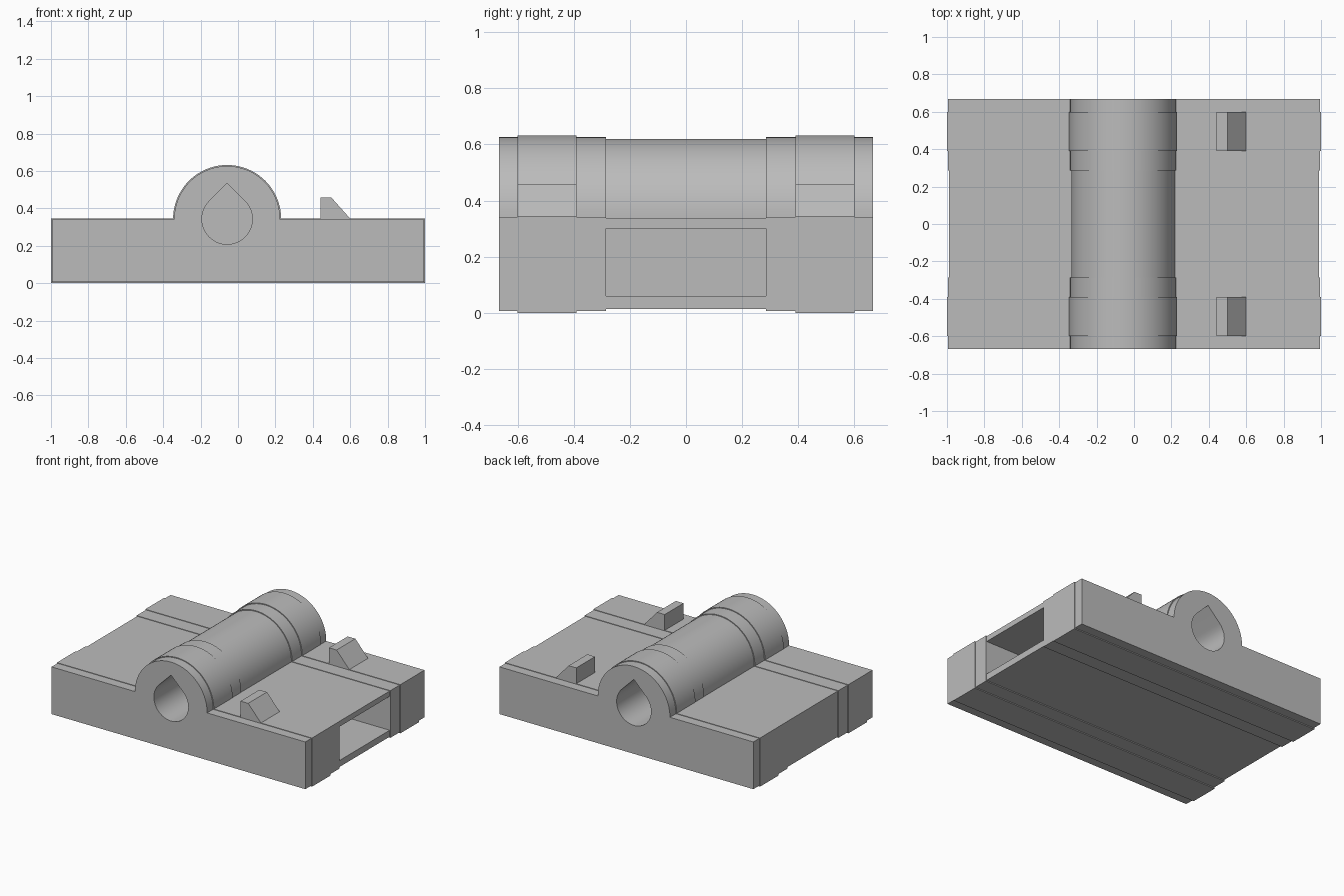
import bpy, bmesh, math

if "Cube" in bpy.data.objects:
    bpy.data.objects.remove(bpy.data.objects["Cube"], do_unlink=True)

grey = bpy.data.materials.new("plain grey")
grey.use_nodes = True
grey.diffuse_color = (0.5, 0.5, 0.5, 1)
grey.node_tree.nodes["Principled BSDF"].inputs["Base Color"].default_value = (0.5, 0.5, 0.5, 1)

AXIS_X, AXIS_Z = -0.058, 0.343   # axle centre


def arc(radius, start, end, steps):
    angles = [math.radians(start + (end - start) * i / steps) for i in range(steps + 1)]
    return [(AXIS_X + radius * math.cos(a), AXIS_Z + radius * math.sin(a)) for a in angles]


def prism(name, outline, y0, y1):
    """Extrude an x-z outline from y0 to y1."""
    bm = bmesh.new()
    face = bm.faces.new([bm.verts.new((x, y0, z)) for x, z in outline])
    out = bmesh.ops.extrude_face_region(bm, geom=[face])
    moved = [v for v in out["geom"] if isinstance(v, bmesh.types.BMVert)]
    bmesh.ops.translate(bm, verts=moved, vec=(0, y1 - y0, 0))
    bmesh.ops.recalc_face_normals(bm, faces=bm.faces)
    mesh = bpy.data.meshes.new(name)
    bm.to_mesh(mesh)
    bm.free()
    mesh.materials.append(grey)
    obj = bpy.data.objects.new(name, mesh)
    bpy.context.collection.objects.link(obj)
    return obj


def activate(obj):
    bpy.ops.object.select_all(action='DESELECT')
    obj.select_set(True)
    bpy.context.view_layer.objects.active = obj


def cut(obj, cutter):
    activate(obj)
    mod = obj.modifiers.new("cut", 'BOOLEAN')
    mod.operation, mod.solver, mod.object = 'DIFFERENCE', 'EXACT', cutter
    bpy.ops.object.modifier_apply(modifier=mod.name)


def smooth(obj):
    activate(obj)
    bpy.ops.object.shade_smooth_by_angle(angle=math.radians(25))


def body_outline(inset):
    """Slab with a half-round barrel, shrunk by the inset."""
    half, top = 1 - inset * 0.7, 0.345 - inset * 0.5
    low = inset
    barrel = [p for p in arc(0.289 - inset * 0.85, 0, 180, 40)]
    right, left = barrel[0][0], barrel[-1][0]
    return ([(-half, low), (half, low), (half, top), (right, top)]
            + [p for p in barrel if p[1] > top + 0.002] + [(left, top), (-half, top)])


def rect(x0, x1, z0, z1):
    return [(x0, z0), (x1, z0), (x1, z1), (x0, z1)]


# Hollow middle section, open on the left end
middle = prism("middle_body", body_outline(0.014), -0.285, 0.285)
pocket = prism("pocket_cutter", rect(-0.94, 1.1, 0.06, 0.30), -0.2845, 0.2845)
cut(middle, pocket)
bpy.data.objects.remove(pocket, do_unlink=True)
smooth(middle)

# Stepped end sections with blind teardrop axle holes and wedge catches
teardrop = arc(0.135, 135, 405, 36) + [(AXIS_X, AXIS_Z + 0.135 * math.sqrt(2))]
bands = [("inner_band", 0.007, 0.285, 0.39),
         ("raised_band", 0.0, 0.39, 0.60),
         ("outer_band", 0.007, 0.60, 0.667)]
for side, sign in (("front", -1), ("back", 1)):
    hole = prism("hole_cutter", teardrop, sign * 0.31, sign * 0.8)
    for name, inset, y0, y1 in bands:
        band = prism(f"{side}_{name}", body_outline(inset), sign * y0, sign * y1)
        cut(band, hole)
        smooth(band)
    bpy.data.objects.remove(hole, do_unlink=True)
    prism(f"{side}_catch", [(0.44, 0.34), (0.60, 0.34), (0.60, 0.345), (0.50, 0.457), (0.44, 0.457)],
          sign * 0.39, sign * 0.60)
